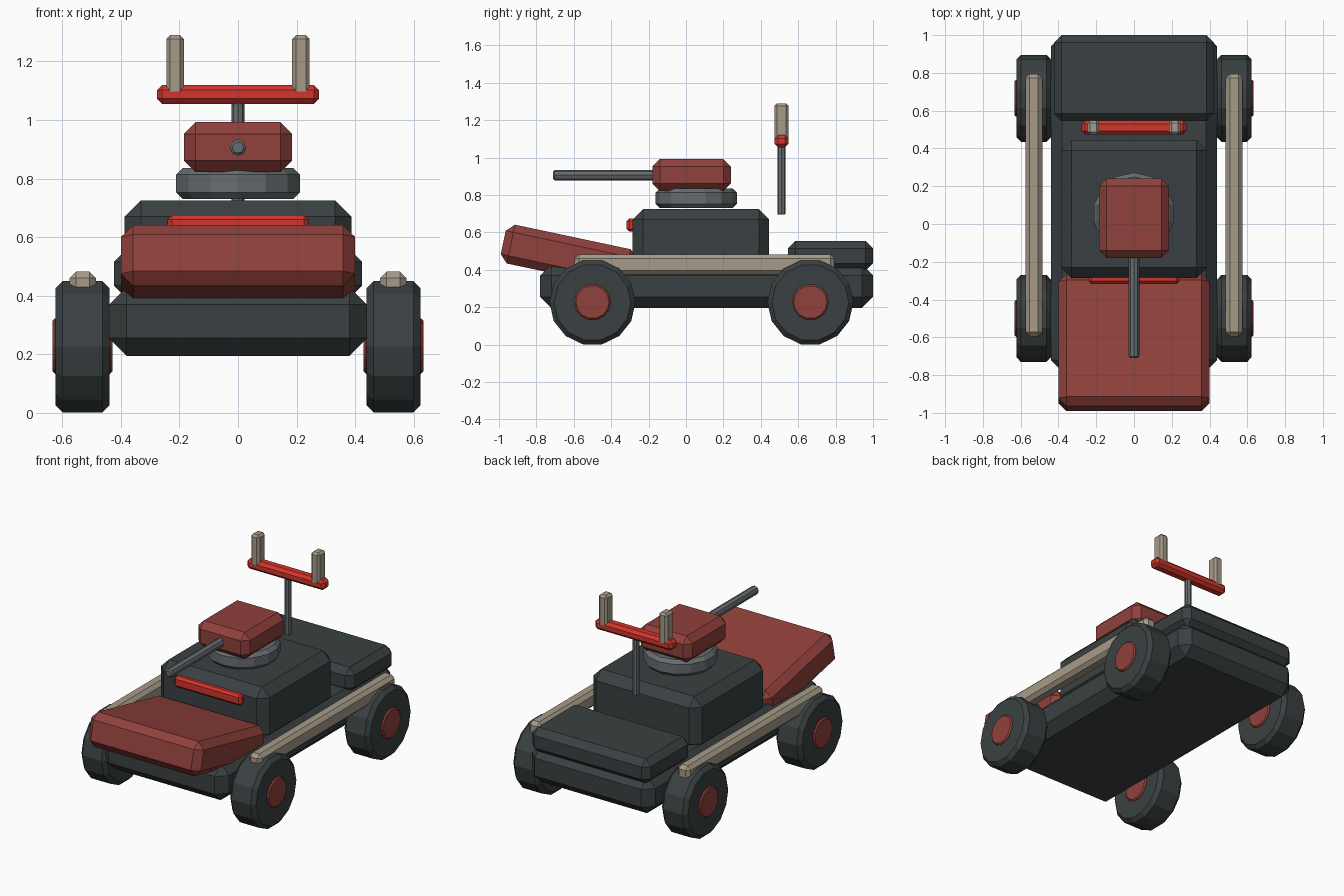
import bpy
import math

old = bpy.data.objects.get("Cube")
if old:
    bpy.data.objects.remove(old, do_unlink=True)


def material(name, rgb):
    m = bpy.data.materials.new(name)
    m.use_nodes = True
    m.diffuse_color = (*rgb, 1)
    m.node_tree.nodes["Principled BSDF"].inputs["Base Color"].default_value = (*rgb, 1)
    return m


DARK = material("dark slate", (0.042, 0.052, 0.054))
RED = material("brick red", (0.28, 0.052, 0.043))
BRIGHT = material("bright red", (0.65, 0.035, 0.025))
TAN = material("tan", (0.38, 0.33, 0.25))
GREY = material("steel grey", (0.135, 0.153, 0.163))


def finish(name, mat, bevel):
    """Name and colour the active part and chamfer its hard edges."""
    ob = bpy.context.object
    ob.name = name
    ob.data.materials.append(mat)
    mod = ob.modifiers.new("chamfer", "BEVEL")
    mod.width = bevel
    mod.segments = 1
    mod.limit_method = "ANGLE"
    mod.angle_limit = math.radians(60)
    return ob


def box(name, mat, x, y, z, bevel, tilt=0):
    """Chamfered box from (low, high) ranges on each axis."""
    spans = (x, y, z)
    bpy.ops.mesh.primitive_cube_add(
        size=1, location=[(a + b) / 2 for a, b in spans], rotation=(tilt, 0, 0))
    ob = bpy.context.object
    ob.scale = [b - a for a, b in spans]
    bpy.ops.object.transform_apply(location=False, rotation=False, scale=True)
    return finish(name, mat, bevel)


def cylinder(name, mat, sides, radius, depth, loc, bevel, rot=(0, 0, 0)):
    bpy.ops.mesh.primitive_cylinder_add(
        vertices=sides, radius=radius, depth=depth, location=loc, rotation=rot)
    return finish(name, mat, bevel)


# Body
box("chassis", DARK, (-0.44, 0.44), (-0.78, 1.0), (0.195, 0.43), 0.06)
box("cabin", DARK, (-0.387, 0.387), (-0.285, 0.445), (0.38, 0.725), 0.055)
box("rear_deck", DARK, (-0.424, 0.424), (0.545, 1.0), (0.395, 0.555), 0.04)
box("hood", RED, (-0.4, 0.4), (-0.985, -0.269), (0.366, 0.578), 0.042,
    math.radians(-12))
box("front_light_bar", BRIGHT, (-0.24, 0.24), (-0.317, -0.27), (0.605, 0.675), 0.014)

# Turret
cylinder("turret_ring", GREY, 14, 0.217, 0.105, (0, 0.055, 0.783), 0.022)
box("turret", RED, (-0.185, 0.185), (-0.18, 0.24), (0.822, 0.993), 0.04)
cylinder("barrel", GREY, 8, 0.028, 0.62, (0, -0.4, 0.906), 0.008,
         (math.pi / 2, 0, 0))

# Mast with crossbar
cylinder("mast", GREY, 8, 0.022, 0.38, (0, 0.51, 0.885), 0.004)
box("mast_crossbar", BRIGHT, (-0.277, 0.277), (0.474, 0.547), (1.055, 1.12), 0.018)

# Paired parts
for side, s in (("left", 1), ("right", -1)):
    box(f"mast_post_{side}", TAN, (s * 0.215 - 0.03, s * 0.215 + 0.03),
        (0.473, 0.548), (1.085, 1.29), 0.013)
    box(f"side_rail_{side}", TAN, (s * 0.53 - 0.045, s * 0.53 + 0.045),
        (-0.595, 0.795), (0.375, 0.482), 0.022)
    for end, y in (("front", -0.5), ("rear", 0.665)):
        axle = (0, math.pi / 2, 0)
        cylinder(f"wheel_{end}_{side}", DARK, 14, 0.23, 0.184,
                 (s * 0.531, y, 0.226), 0.024, axle)
        cylinder(f"hub_{end}_{side}", RED, 14, 0.097, 0.205,
                 (s * 0.531, y, 0.228), 0.008, axle)
